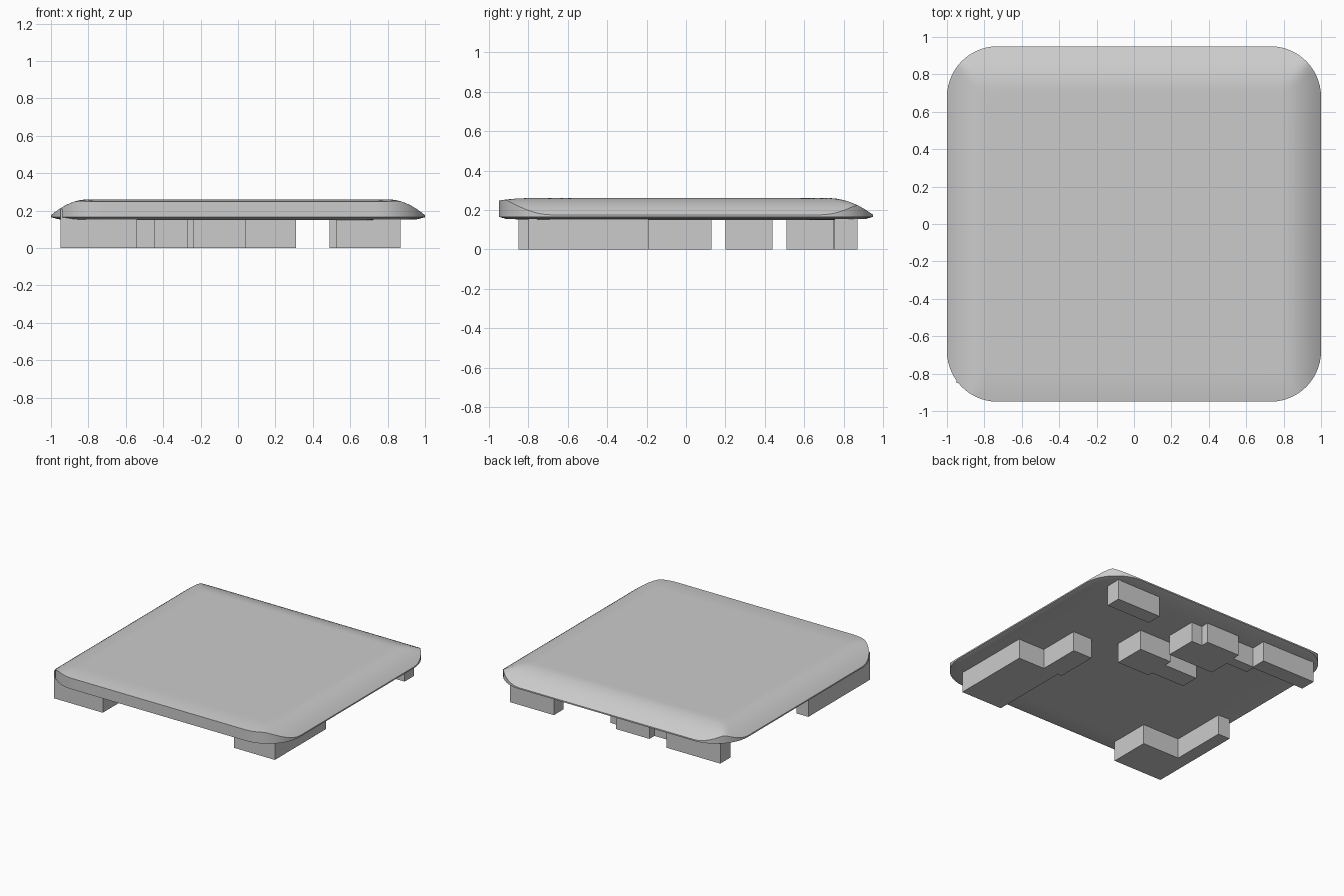
import bpy, bmesh, math

old = bpy.data.objects.get("Cube")
if old:
    bpy.data.objects.remove(old, do_unlink=True)

# One plain grey for everything
grey = bpy.data.materials.new("plain grey")
grey.use_nodes = True
grey.diffuse_color = (0.6, 0.6, 0.6, 1)
grey.node_tree.nodes["Principled BSDF"].inputs["Base Color"].default_value = (0.6, 0.6, 0.6, 1)


def finish(name, bm):
    bmesh.ops.recalc_face_normals(bm, faces=bm.faces)
    mesh = bpy.data.meshes.new(name)
    bm.to_mesh(mesh)
    bm.free()
    mesh.materials.append(grey)
    obj = bpy.data.objects.new(name, mesh)
    bpy.context.collection.objects.link(obj)
    return obj


def prism(name, outline, top=0.165):
    """Upright block with a flat outline standing on the ground."""
    bm = bmesh.new()
    face = bm.faces.new([bm.verts.new((x, y, 0)) for x, y in outline])
    side = bmesh.ops.extrude_face_region(bm, geom=[face])["geom"]
    for v in side:
        if isinstance(v, bmesh.types.BMVert):
            v.co.z = top
    return finish(name, bm)


def rect(x0, x1, y0, y1):
    return [(x0, y0), (x1, y0), (x1, y1), (x0, y1)]


# Slab: rounded outline, sides and back roll down, front stays upright
HX, HY, R, TOP = 1.0, 0.95, 0.27, 0.26


def crown(x, y):
    side = max(0, (abs(x) - 0.8) / 0.2) ** 2 * 0.085
    back = max(0, (y - 0.72) / 0.23) ** 2 * 0.085
    front = max(0, (-y - 0.78) / 0.17) ** 2 * 0.012
    return TOP - max(side, back, front)


def rounded_outline(steps=14, along=12):
    pts = []
    for cx, cy, start in ((1, 1, 0), (-1, 1, 90), (-1, -1, 180), (1, -1, 270)):
        for i in range(steps + 1):
            a = math.radians(start + 90 * i / steps)
            pts.append((cx * (HX - R) + R * math.cos(a), cy * (HY - R) + R * math.sin(a)))
    full = []
    for a, b in zip(pts, pts[1:] + pts[:1]):
        n = along if math.dist(a, b) > 0.3 else 1
        full += [(a[0] + (b[0] - a[0]) * i / n, a[1] + (b[1] - a[1]) * i / n) for i in range(n)]
    return full


outline = rounded_outline()
bm = bmesh.new()
rings = [[bm.verts.new((x * s, y * s, z)) for x, y in outline]
         for s, z in ((0.82, 0.15), (0.96, 0.154), (1.0, 0.165))]
for k in range(17):
    s = 1 - 0.02 * k
    rings.append([bm.verts.new((x * s, y * s, crown(x * s, y * s))) for x, y in outline])
for lower, upper in zip(rings, rings[1:]):
    for i in range(len(outline)):
        j = (i + 1) % len(outline)
        bm.faces.new((lower[i], lower[j], upper[j], upper[i]))
bm.faces.new(rings[0])
bm.faces.new(rings[-1])
slab = finish("slab", bm)
bpy.context.view_layer.objects.active = slab
slab.select_set(True)
bpy.ops.object.shade_smooth_by_angle(angle=math.radians(30))

# Supporting blocks underneath
prism("front_left_block", [(0.525, -0.80), (0.87, -0.80), (0.87, -0.19), (0.65, -0.19),
                           (0.65, 0.13), (0.49, 0.13), (0.49, -0.19), (0.525, -0.19)])
prism("front_right_block", [(-0.95, -0.85), (-0.54, -0.85), (-0.54, -0.54), (-0.85, -0.54),
                            (-0.85, -0.11), (-0.95, -0.11)], 0.175)
prism("centre_block", [(0.04, 0.20), (0.31, 0.20), (0.31, 0.44), (0.04, 0.44),
                       (0.04, 0.38), (-0.24, 0.38), (-0.24, 0.24), (0.04, 0.24)])
prism("rear_centre_block", [(-0.27, 0.51), (0.11, 0.51), (0.11, 0.75), (0.02, 0.75),
                            (0.02, 0.81), (-0.26, 0.81), (-0.26, 0.75), (-0.45, 0.75),
                            (-0.45, 0.67), (-0.27, 0.67)])
prism("rear_left_block", rect(0.50, 0.87, 0.755, 0.87))
prism("rear_right_block", rect(-0.89, -0.44, 0.74, 0.86))
# Exposed corner of the front right block
prism("front_right_corner_post", [(-0.95, -0.85), (-0.81, -0.85), (-0.95, -0.72)], 0.21)
